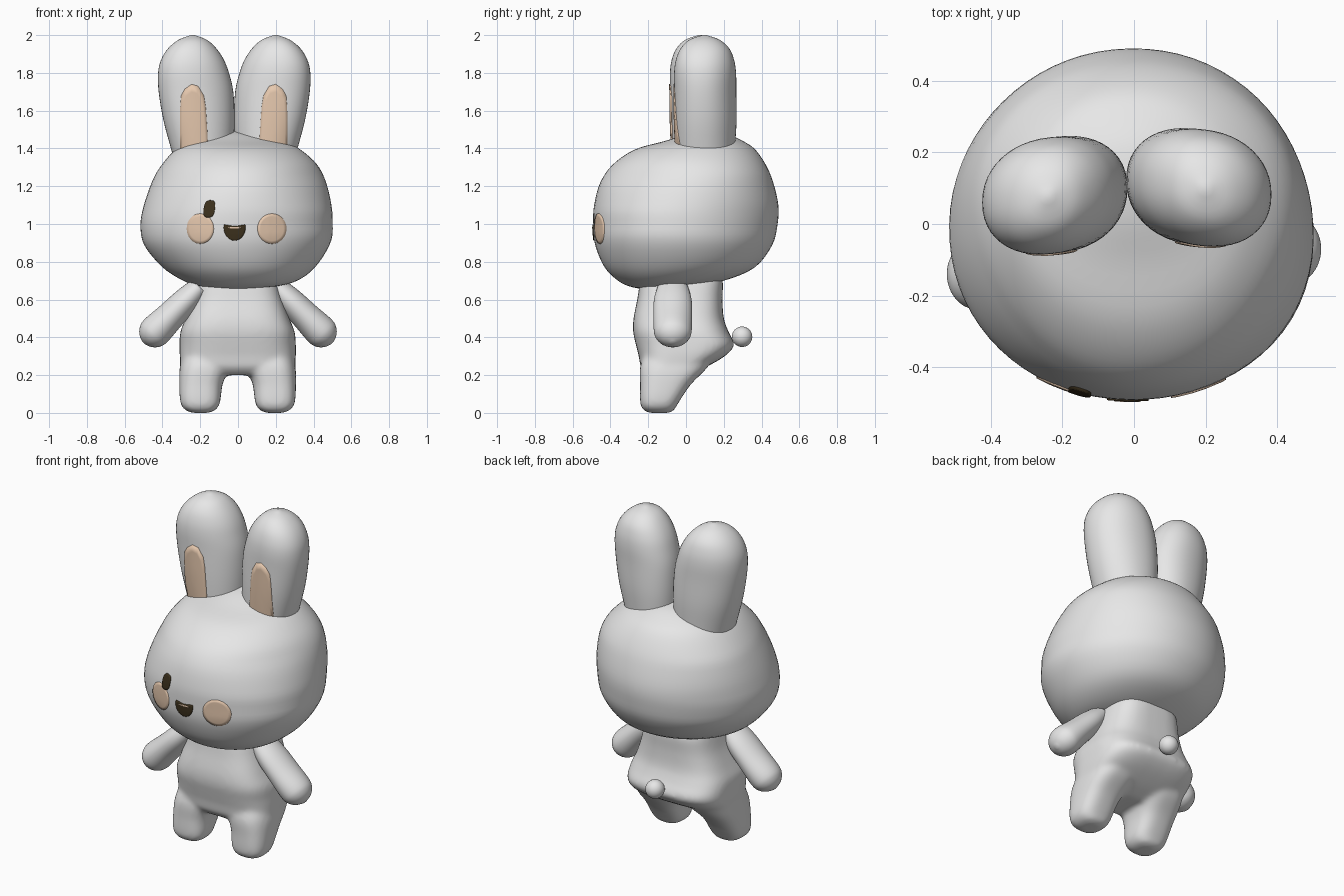
import bpy, bmesh
from math import sin, cos, pi, copysign
from mathutils import Vector, Matrix
from mathutils.bvhtree import BVHTree

cube = bpy.data.objects.get("Cube")
if cube:
    bpy.data.objects.remove(cube)


def material(name, colour):
    m = bpy.data.materials.new(name)
    m.use_nodes = True
    m.diffuse_color = (*colour, 1)
    bsdf = next(n for n in m.node_tree.nodes if n.type == 'BSDF_PRINCIPLED')
    bsdf.inputs["Base Color"].default_value = (*colour, 1)
    return m


GREY = material("soft grey", (.8, .8, .8))
PEACH = material("peach", (.86, .63, .46))
BROWN = material("dark brown", (.045, .03, .012))


def finish(name, bm, mat):
    """Turn a bmesh into a smooth object; return it with a tree for projecting."""
    bmesh.ops.recalc_face_normals(bm, faces=bm.faces)
    for f in bm.faces:
        f.smooth = True
    tree = BVHTree.FromBMesh(bm)
    mesh = bpy.data.meshes.new(name)
    bm.to_mesh(mesh)
    bm.free()
    mesh.materials.append(mat)
    ob = bpy.data.objects.new(name, mesh)
    bpy.context.collection.objects.link(ob)
    return ob, tree


def spline(rows, steps):
    """Catmull-Rom interpolation through rows of numbers."""
    rows = [Vector(r) for r in rows]
    last = len(rows) - 1
    for i in range(last):
        a, b, c, d = (rows[min(max(i + k, 0), last)] for k in (-1, 0, 1, 2))
        for s in range(steps):
            t = s / steps
            yield (b * 2 + (c - a) * t + (a * 2 - b * 5 + c * 4 - d) * t**2
                   + (b * 3 - a - c * 3 + d) * t**3) / 2
    yield rows[last]


def loft(bm, rings, power=2, bend=None, mirror=None, steps=4, sides=48):
    """Skin superellipse rings given as (z, x min, x max, y min, y max)."""
    loops = []
    for z, x0, x1, y0, y1 in spline(rings, steps):
        loop = []
        for k in range(sides):
            a = 2 * pi * k / sides
            c, s = (copysign(abs(v) ** (2 / power), v) for v in (cos(a), sin(a)))
            p = Vector(((x0 + x1 + (x1 - x0) * c) / 2, (y0 + y1 + (y1 - y0) * s) / 2, z))
            if bend:
                p = bend(p, a)
            if mirror is not None:
                p.x = 2 * mirror - p.x
            loop.append(bm.verts.new(p))
        loops.append(loop)
    for low, high in zip(loops, loops[1:]):
        for k in range(sides):
            n = (k + 1) % sides
            bm.faces.new((low[k], low[n], high[n], high[k]))
    bm.faces.new(loops[0])
    bm.faces.new(loops[-1])


def decal(name, outline, tree, mat, lift=.005):
    """Thin plate that follows the surface behind a front-facing outline."""
    bm = bmesh.new()
    pts = [Vector((x, 0, z)) for x, z in outline]
    mid = sum(pts, Vector()) / len(pts)

    def place(p, off):
        hit = tree.ray_cast(Vector((p.x, -2, p.z)), Vector((0, 1, 0)))
        return bm.verts.new(hit[0] - Vector((0, off, 0)))

    loops = [[place(p, -.002) for p in pts]]
    for scale in (1, .8, .6, .4, .2):
        loops.append([place(mid.lerp(p, scale), lift) for p in pts])
    for a, b in zip(loops, loops[1:]):
        for k in range(len(pts)):
            n = (k + 1) % len(pts)
            bm.faces.new((a[k], a[n], b[n], b[k]))
    bm.faces.new(loops[-1])
    finish(name, bm, mat)


def oval(cx, cz, rx, rz, power=2, lean=0, count=32):
    out = []
    for k in range(count):
        a = 2 * pi * k / count
        x, z = (copysign(abs(v) ** (2 / power), v) for v in (cos(a), sin(a)))
        out.append((cx + rx * x + lean * z, cz + rz * z))
    return out


# Head: wide low cheeks, sloping forehead, fuller cheek on the left
HEAD = [(.655, -.04, .04, -.23, -.15), (.67, -.2, .2, -.3, .02), (.7, -.29, .31, -.36, .2),
        (.77, -.4, .4, -.43, .365), (.89, -.5, .47, -.48, .46), (1, -.52, .485, -.49, .488),
        (1.1, -.502, .485, -.487, .49), (1.22, -.455, .465, -.457, .46), (1.315, -.4, .42, -.39, .42),
        (1.395, -.33, .33, -.27, .365), (1.44, -.25, .24, -.11, .3),
        (1.475, -.13, .12, .0, .22), (1.49, -.03, .02, .08, .12)]


def cheek(p, a):
    """Swell or pinch the head near given directions and heights."""
    def lobe(degrees, height, reach):
        toward = max(0, cos(a - degrees * pi / 180)) ** 4
        return toward * max(0, 1 - abs(p.z - height) / reach)

    grow = (1 + .06 * lobe(-27, .95, .35) - .05 * lobe(-35, 1.26, .2) - .04 * lobe(215, 1.24, .25)
            - .03 * lobe(135, .95, .3) + .04 * lobe(150, 1.26, .2) + .03 * lobe(35, 1.26, .2))
    return Vector((p.x * grow, p.y * grow, p.z))


bm = bmesh.new()
loft(bm, HEAD, 2.05, cheek, sides=72)
head, head_tree = finish("head", bm, GREY)

# Ears with peach inner patches
EAR = [(1.28, 0, .28, -.05, .25), (1.4, -.015, .315, -.055, .255), (1.55, -.022, .355, -.06, .265),
       (1.7, -.015, .38, -.06, .265), (1.8, .008, .383, -.06, .265), (1.87, .035, .367, -.05, .255),
       (1.93, .075, .33, -.025, .23), (1.975, .125, .275, .02, .18), (2, .19, .21, .09, .11)]
for name, mid, shift in (("left", None, 0), ("right", -.02, -.022)):
    bm = bmesh.new()
    loft(bm, EAR, 2.15, lambda p, a: p + Vector((0, shift - .1 * (p.x - .18), 0)), mirror=mid)
    ear, tree = finish(name + "_ear", bm, GREY)
    patch = [(.112 + .03 * k, 1.38) for k in range(6)]
    patch += [(.262, 1.47), (.262, 1.55), (.26, 1.62), (.255, 1.68), (.235, 1.715),
              (.2, 1.74), (.165, 1.73), (.135, 1.68), (.125, 1.62), (.12, 1.55), (.115, 1.47)]
    if mid is not None:
        patch = [(-.046 - x, z) for x, z in patch]
    decal(name + "_inner_ear", patch, tree, PEACH)

# Face details
decal("right_blush", oval(-.2, .975, .072, .08), head_tree, PEACH)
decal("left_blush", oval(.18, .975, .077, .08), head_tree, PEACH)
decal("right_eye", oval(-.152, 1.08, .03, .046, 2.8, .006), head_tree, BROWN, .008)
bowl = [(-.018 + .058 * cos(a), .982 + .07 * sin(a)) for a in (pi + pi * k / 16 for k in range(17))]
decal("mouth", bowl + [(.038, .997), (-.018, .988), (-.073, .997)], head_tree, BROWN)
decal("mouth_highlight", oval(-.018, .98, .036, .004), head_tree, PEACH, .007)

# Body: boxy torso flaring to a rear hem, fused with two legs
TORSO = [(.74, -.2, .19, -.2, .17), (.7, -.22, .21, -.24, .195), (.6, -.242, .238, -.258, .193),
         (.5, -.278, .272, -.278, .2), (.43, -.305, .3, -.28, .225), (.36, -.31, .306, -.265, .255),
         (.3, -.308, .306, -.25, .205), (.24, -.295, .293, -.238, .1), (.2, -.22, .22, -.2, 0)]
LEG = [(0, .155, .235, -.19, -.09), (.012, .12, .27, -.222, -.065), (.05, .092, .3, -.242, -.042),
       (.15, .078, .307, -.243, .025), (.25, .045, .303, -.242, .12), (.35, .06, .27, -.2, .15)]
bm = bmesh.new()
loft(bm, TORSO, 3.2)
loft(bm, LEG, 2.8)
loft(bm, LEG, 2.8, mirror=-.002)
body, _ = finish("body", bm, GREY)
remesh = body.modifiers.new("fuse", 'REMESH')
remesh.mode = 'VOXEL'
remesh.voxel_size = .012
remesh.use_smooth_shade = True
relax = body.modifiers.new("relax", 'SMOOTH')
relax.iterations = 14

# Arms slanting down and outward
ARM = [(0, -.01, .01, -.01, .01), (.015, -.045, .045, -.052, .052), (.045, -.073, .073, -.085, .085),
       (.09, -.085, .085, -.1, .1), (.2, -.077, .077, -.103, .103), (.32, -.07, .07, -.1, .1),
       (.42, -.055, .055, -.08, .08)]
for name, side, y in (("left_arm", 1, -.07), ("right_arm", -1, -.14)):
    bm = bmesh.new()
    loft(bm, ARM)
    bm.transform(Matrix.Translation((side * .5, y, .37)) @ Matrix.Rotation(-side * pi / 4, 4, 'Y'))
    finish(name, bm, GREY)

# Tail
bm = bmesh.new()
bmesh.ops.create_uvsphere(bm, u_segments=32, v_segments=16, radius=.054,
                          matrix=Matrix.Translation((0, .297, .403)))
finish("tail", bm, GREY)
